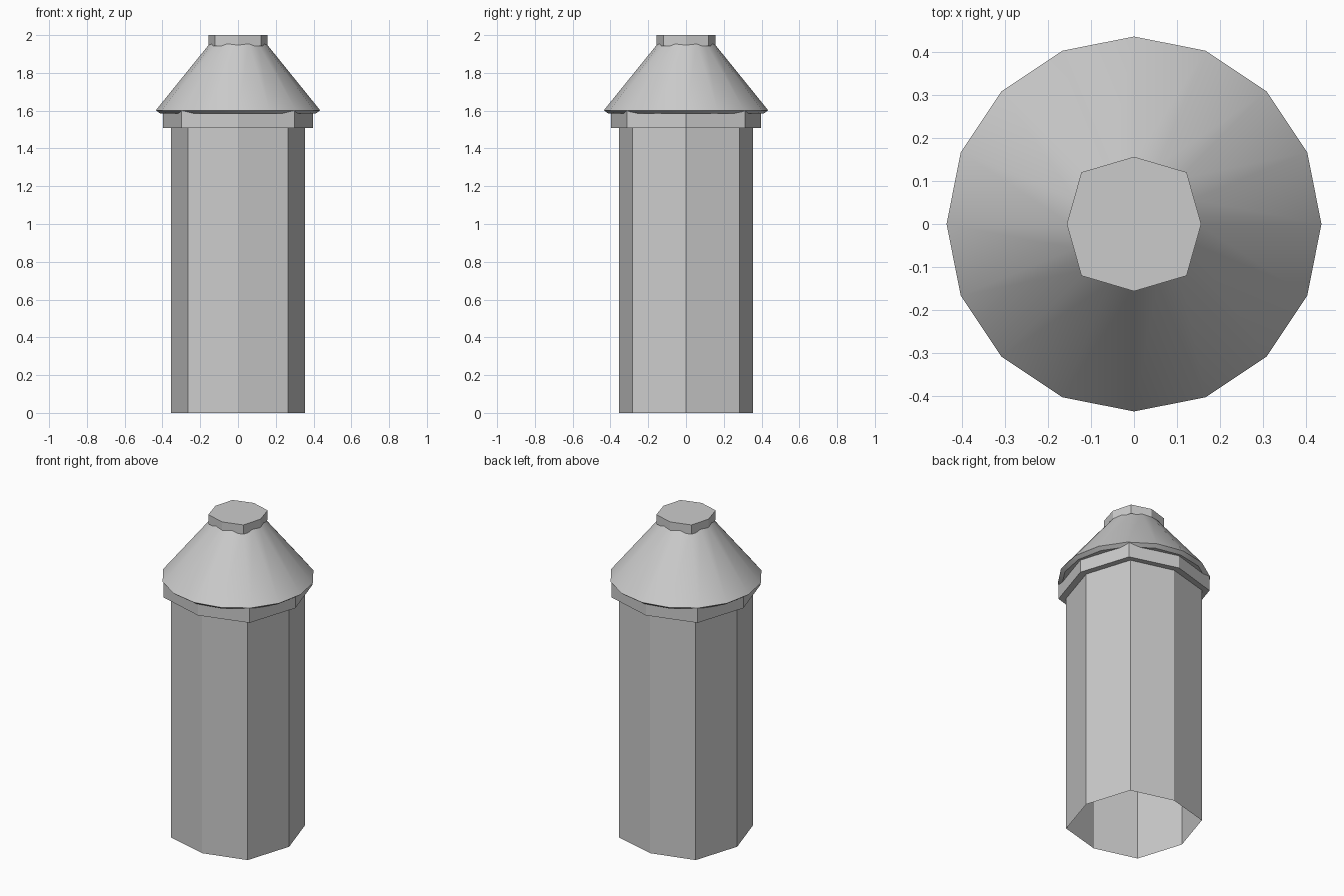
import bpy, bmesh, math

cube = bpy.data.objects.get("Cube")
if cube:
    bpy.data.objects.remove(cube, do_unlink=True)

grey = bpy.data.materials.new("stone_grey")
grey.use_nodes = True
colour = (0.6, 0.6, 0.6, 1)
grey.diffuse_color = colour
grey.node_tree.nodes["Principled BSDF"].inputs["Base Color"].default_value = colour


def octagon(axis, dx, dy, z):
    """Eight corners: on the axes, and on the diagonals at (dx, dy)."""
    return [(axis, 0, z), (dx, dy, z), (0, axis, z), (-dx, dy, z),
            (-axis, 0, z), (-dx, -dy, z), (0, -axis, z), (dx, -dy, z)]


def circle(radius, z, sides=16):
    steps = [2 * math.pi * i / sides for i in range(sides)]
    return [(radius * math.cos(a), radius * math.sin(a), z) for a in steps]


def loft(name, rings, cap=False):
    """Skin a stack of rings into a shell, optionally closing the last ring."""
    bm = bmesh.new()
    loops = [[bm.verts.new(p) for p in ring] for ring in rings]
    for low, high in zip(loops, loops[1:]):
        n = len(low)
        for i in range(n):
            j = (i + 1) % n
            bm.faces.new((low[i], low[j], high[j], high[i]))
    if cap:
        bm.faces.new(loops[-1])
    mesh = bpy.data.meshes.new(name)
    bm.to_mesh(mesh)
    bm.free()
    mesh.materials.append(grey)
    obj = bpy.data.objects.new(name, mesh)
    bpy.context.collection.objects.link(obj)
    return obj


# Hollow shaft, open at the bottom, flaring into the collar
shaft = (0.355, 0.265, 0.283)
collar = (0.398, 0.298, 0.312)
loft("tower_shaft", [octagon(*shaft, 0), octagon(*shaft, 1.51)])
loft("collar", [octagon(*shaft, 1.51), octagon(*collar, 1.507), octagon(*collar, 1.603)])

# Sixteen-sided roof with a small bevelled eave
roof = loft("roof", [circle(0.37, 1.587), circle(0.412, 1.585),
                     circle(0.435, 1.602), circle(0.148, 1.957)])
bpy.ops.object.select_all(action='DESELECT')
roof.select_set(True)
bpy.context.view_layer.objects.active = roof
bpy.ops.object.shade_smooth_by_angle(angle=math.radians(30))

# Flat octagonal cap
cap = (0.156, 0.122, 0.12)
loft("roof_cap", [octagon(*cap, 1.942), octagon(*cap, 2.0)], cap=True)
